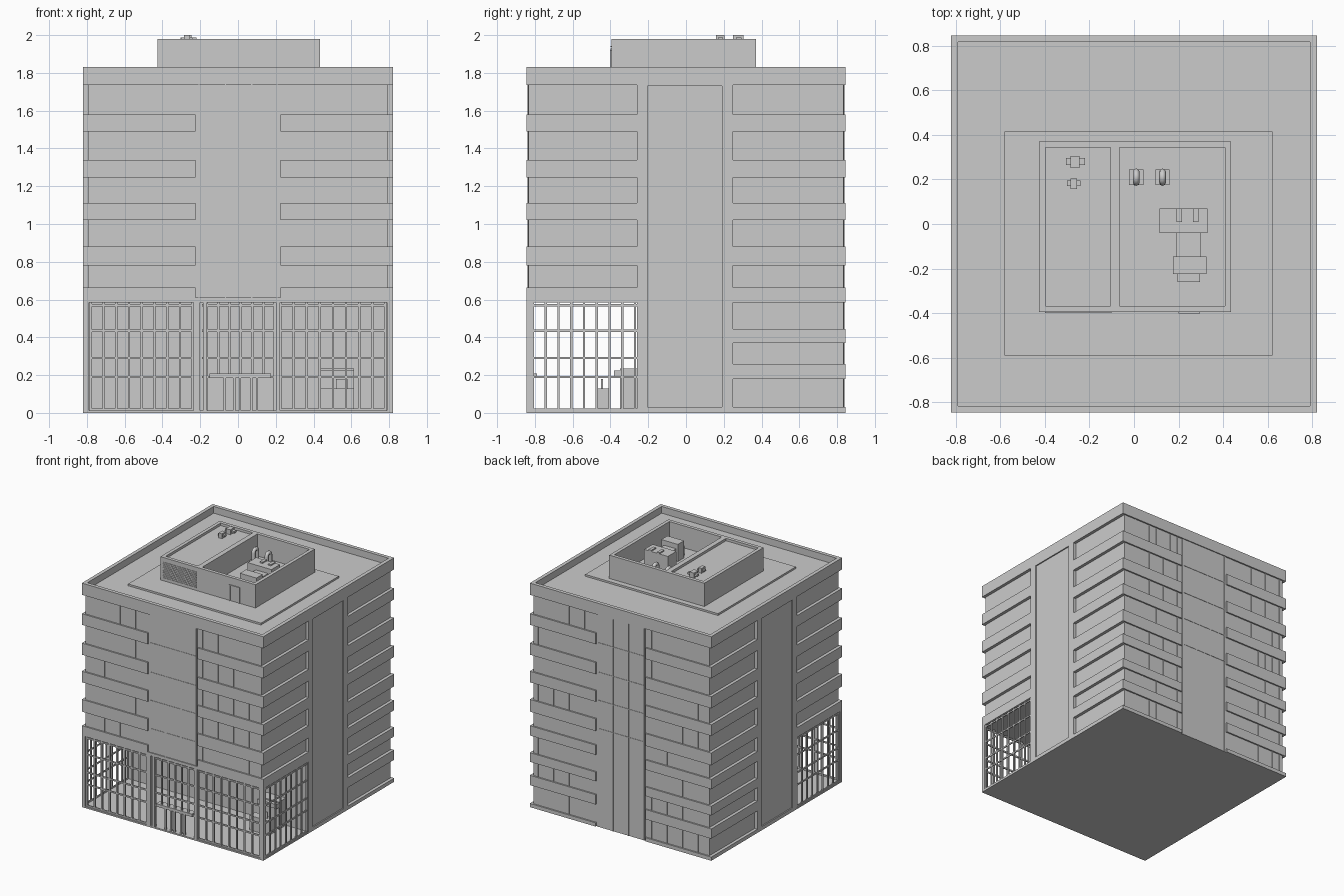
import bpy, bmesh, math, random
from mathutils import Matrix, Vector

random.seed(4)


def boxes(name, items):
    """One object from boxes given as (x0, x1, y0, y1, z0, z1)."""
    bm = bmesh.new()
    for x0, x1, y0, y1, z0, z1 in items:
        mat = Matrix.Translation(((x0 + x1) / 2, (y0 + y1) / 2, (z0 + z1) / 2)) @ \
            Matrix.Diagonal((x1 - x0, y1 - y0, z1 - z0, 1))
        bmesh.ops.create_cube(bm, size=1, matrix=mat)
    me = bpy.data.meshes.new(name)
    bm.to_mesh(me)
    bm.free()
    ob = bpy.data.objects.new(name, me)
    bpy.context.collection.objects.link(ob)
    return ob


def mirror_x(items):
    return items + [(-b, -a, c, d, e, f) for a, b, c, d, e, f in items]


def ring(x0, x1, y0, y1, z0, z1, t):
    return [(x0, x1, y0, y0 + t, z0, z1), (x0, x1, y1 - t, y1, z0, z1),
            (x0, x0 + t, y0 + t, y1 - t, z0, z1), (x1 - t, x1, y0 + t, y1 - t, z0, z1)]


W, D = 0.82, 0.845            # outer half width and half depth
XR, YR = W - 0.025, D - 0.012  # recessed window planes
LOBBY_Y, LOBBY_Z = -0.26, 0.585

# Recessed window body: upper block, solid rear block, lobby floor
boxes("building_core", [(-XR, XR, -YR, YR, LOBBY_Z + 0.02, 1.775),
                        (-XR, XR, LOBBY_Y, YR, 0, LOBBY_Z + 0.02)])
boxes("lobby_floor", [(-W, W, -D, LOBBY_Y, 0, 0.012)])
boxes("lobby_ceiling", [(-W, W, -D, LOBBY_Y, LOBBY_Z, LOBBY_Z + 0.025)])

# Spandrel bands wrapping each corner
upper = [(0.585, 0.665), (0.78, 0.88), (1.02, 1.11), (1.245, 1.34), (1.49, 1.58)]
lower = [(0, 0.03), (0.18, 0.26), (0.37, 0.445)]
bands = [(0.225, W, -D, LOBBY_Y + 0.005, a, b) for a, b in upper]
bands += [(0.225, W, 0.25, D, a, b) for a, b in upper + lower]
boxes("spandrel_bands", mirror_x(bands))

# Centre columns on front and back
boxes("centre_bays", [(-0.215, 0.215, -D + 0.008, -0.7, LOBBY_Z, 1.75),
                      (-0.215, 0.215, 0.7, D - 0.008, 0, 1.75)])

# Side piers with a shallow inset panel
boxes("side_piers", mirror_x([
    (0.6, W - 0.01, -0.21, 0.2, 0, 1.75),
    (0.6, W, -0.26, -0.205, 0, 1.75), (0.6, W, 0.19, 0.25, 0, 1.75),
    (0.6, W, -0.205, 0.19, 0, 0.03), (0.6, W, -0.205, 0.19, 1.73, 1.75)]))

# Parapet
boxes("parapet", ring(-W, W, -D, D, 1.735, 1.83, 0.03))

# Slim window frames at irregular spacing, front and back
frames = []
rows = [(a[1], b[0]) for a, b in zip(upper, upper[1:] + [(1.735, 1.83)])]
low_rows = [(0.03, 0.18), (0.26, 0.37), (0.445, 0.585)]
for s in (-1, 1):
    for z0, z1 in rows + (low_rows if s > 0 else []):
        for lo in (-XR, 0.23):
            x = lo + 0.03
            while x < lo + 0.55:
                y = s * YR
                frames.append((x, x + 0.006, y - 0.003, y + 0.003, z0, z1))
                x += random.choice((0.07, 0.14, 0.14, 0.21))
    y = s * (D - 0.008)
    z_low = LOBBY_Z if s < 0 else 0.0
    for x in (-0.21, -0.07, 0.07, 0.204):
        frames.append((x, x + 0.006, y - 0.003, y + 0.003, z_low, 1.735))
    for a, b in upper[1:]:
        frames.append((-0.21, 0.21, y - 0.003, y + 0.003, b - 0.08, b - 0.074))
boxes("window_frames", frames)

# Lobby glazing grid (open, as frames only)
T = 0.006
levels = (0.018, 0.19, 0.29, 0.435, 0.57)
grid = []


def bars_front(x0, x1, n):
    for i in range(n + 1):
        x = x0 + (x1 - x0) * i / n
        grid.append((x - T, x + T, -0.837, -0.825, 0, LOBBY_Z))
    for z in levels:
        grid.append((x0, x1, -0.836, -0.826, z - T, z + T))


bars_front(-0.78, -0.24, 8)
bars_front(0.225, 0.78, 8)
for i in range(7):
    x = -0.165 + 0.06 * i
    grid.append((x - T, x + T, -0.837, -0.825, 0.2 if 0 < i < 6 else 0, LOBBY_Z))
for z in levels[1:]:
    grid.append((-0.19, 0.2, -0.836, -0.826, z - T, z + T))
for side in (-1, 1):
    x = side * 0.81
    for i in range(9):
        y = -0.81 + 0.0675 * i
        grid.append((x - 0.005, x + 0.005, y - T, y + T, 0, LOBBY_Z))
    for z in levels:
        grid.append((x - 0.004, x + 0.004, -0.82, LOBBY_Y, z - T, z + T))
boxes("lobby_mullions", grid)
boxes("lobby_posts", mirror_x([(W - 0.03, W, -D, -D + 0.03, 0, LOBBY_Z)]) +
      [(-0.235, -0.2, -D, -0.815, 0, LOBBY_Z), (-0.185, -0.165, -D, -0.815, 0, LOBBY_Z),
       (0.2, 0.222, -D, -0.815, 0, LOBBY_Z)])

# Entrance doors
boxes("entrance_canopy", [(-0.15, 0.175, -D, -0.79, 0.185, 0.208)])
boxes("entrance_doors", [(x - 0.006, x + 0.006, -0.838, -0.824, 0, 0.19)
                         for x in (-0.07, -0.02, 0.01, 0.07, 0.1)])

# Reception furniture
boxes("reception_desk", [(0.44, 0.615, -0.48, -0.46, 0.012, 0.13),
                         (0.44, 0.615, -0.48, -0.41, 0.115, 0.13),
                         (0.44, 0.455, -0.47, -0.41, 0.012, 0.12),
                         (0.60, 0.615, -0.47, -0.41, 0.012, 0.12),
                         (0.52, 0.58, -0.45, -0.44, 0.13, 0.18)])
boxes("reception_cabinet", [(0.44, 0.615, -0.35, LOBBY_Y, 0.012, 0.235),
                            (0.44, 0.615, -0.38, -0.34, 0.19, 0.225)])

# Roof plinth and penthouse walls
boxes("roof_plinth", [(-0.58, 0.62, -0.59, 0.415, 1.77, 1.79)])
boxes("penthouse_walls", ring(-0.425, 0.435, -0.395, 0.37, 1.785, 1.98, 0.028) +
      [(-0.105, -0.065, -0.37, 0.345, 1.785, 1.98)])
boxes("penthouse_roof", [(-0.40, -0.10, -0.37, 0.345, 1.785, 1.96)])
boxes("plant_room_floor", [(-0.07, 0.41, -0.37, 0.345, 1.785, 1.80)])

# Penthouse door and slatted vent
boxes("penthouse_door", [(0.2, 0.208, -0.402, -0.39, 1.79, 1.92),
                         (0.287, 0.295, -0.402, -0.39, 1.79, 1.92),
                         (0.2, 0.295, -0.402, -0.39, 1.912, 1.92)])
boxes("penthouse_vent", [(-0.4, -0.1, -0.399, -0.39, 1.81 + 0.014 * i, 1.817 + 0.014 * i)
                         for i in range(10)])

# Small vents on the penthouse roof
boxes("roof_vents", [(-0.305, -0.22, 0.265, 0.295, 1.972, 1.987),
                     (-0.285, -0.245, 0.25, 0.305, 1.955, 2.0),
                     (-0.30, -0.24, 0.17, 0.195, 1.972, 1.987),
                     (-0.285, -0.255, 0.158, 0.205, 1.955, 2.0)])

# Air handling units joined by a duct
boxes("air_units", [(0.115, 0.33, -0.04, 0.07, 1.80, 1.94),
                    (0.19, 0.215, 0.01, 0.07, 1.94, 1.95),
                    (0.265, 0.29, 0.01, 0.07, 1.94, 1.95),
                    (0.19, 0.30, -0.15, -0.035, 1.82, 1.90),
                    (0.175, 0.325, -0.225, -0.145, 1.80, 1.94),
                    (0.195, 0.295, -0.26, -0.22, 1.80, 1.88)])


# Arched ducts with base flanges
def arch(name, cx, cy):
    cu = bpy.data.curves.new(name, 'CURVE')
    cu.dimensions = '3D'
    cu.bevel_depth = 0.015
    cu.bevel_resolution = 2
    pts = [(-0.024, 1.80)] + [(-0.024 * math.cos(math.pi * i / 8),
                               1.905 + 0.024 * math.sin(math.pi * i / 8))
                              for i in range(9)] + [(0.024, 1.80)]
    sp = cu.splines.new('POLY')
    sp.points.add(len(pts) - 1)
    for p, (u, z) in zip(sp.points, pts):
        p.co = (cx, cy + u, z, 1)
    ob = bpy.data.objects.new(name, cu)
    bpy.context.collection.objects.link(ob)


for i, cx in enumerate((0.01, 0.128)):
    arch("duct_arch_%d" % (i + 1), cx, 0.21)
    boxes("duct_base_%d" % (i + 1), [(cx - 0.032, cx + 0.032, 0.175, 0.245, 1.80, 1.83)])
